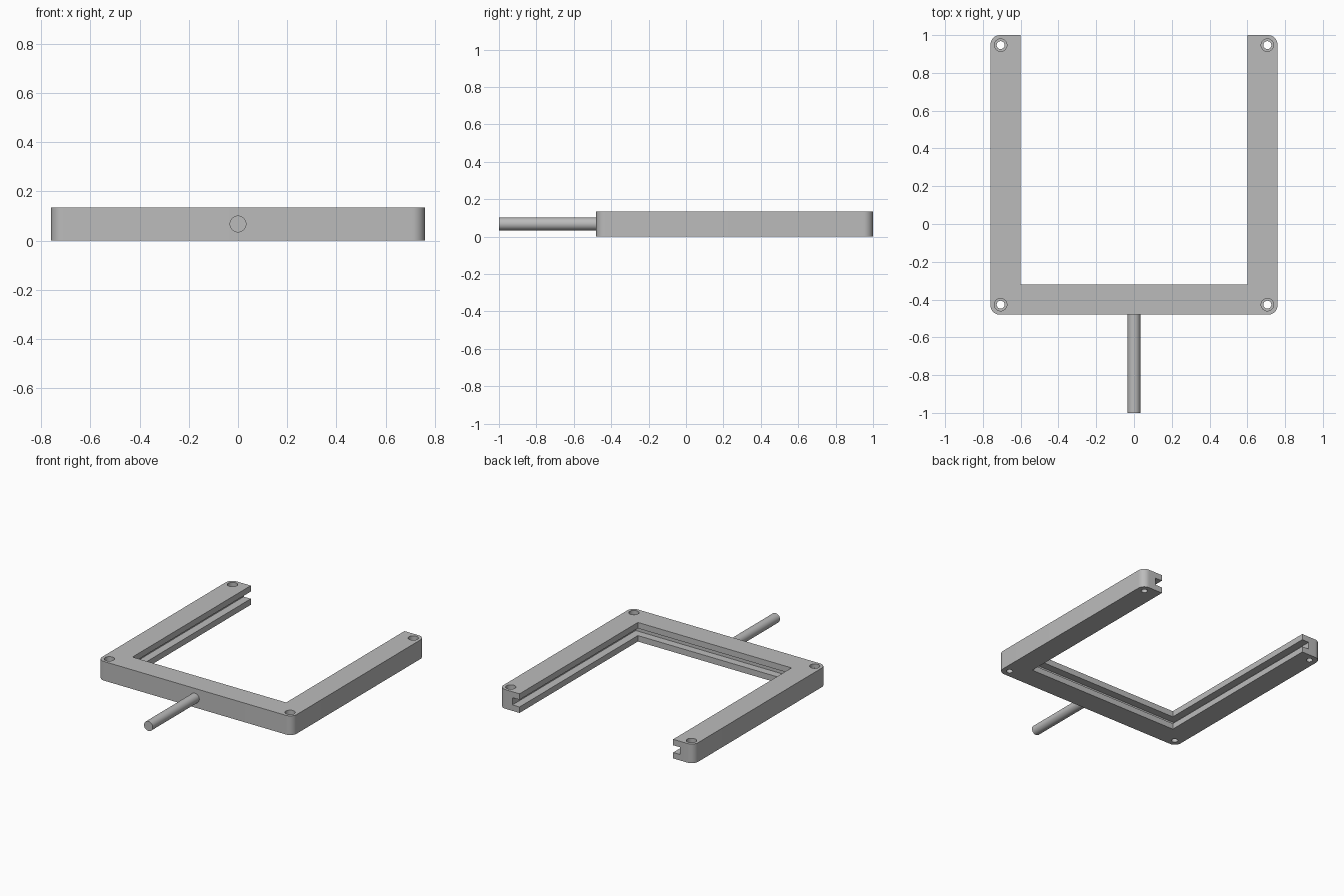
import bpy, math

cube = bpy.data.objects.get("Cube")
if cube:
    bpy.data.objects.remove(cube, do_unlink=True)

# Plain grey material
GREY = (0.5, 0.5, 0.5, 1)
grey = bpy.data.materials.new("plain_grey")
grey.use_nodes = True
grey.diffuse_color = GREY
grey.node_tree.nodes["Principled BSDF"].inputs["Base Color"].default_value = GREY

HEIGHT = 0.135
OUT_X, IN_X = 0.76, 0.6
FRONT, INNER_FRONT, BACK = -0.48, -0.32, 1.0
CORNER = 0.05


def prism(name, outline, z0, z1):
    """Extrude a counter-clockwise outline from z0 to z1."""
    n = len(outline)
    verts = [(x, y, z) for z in (z0, z1) for x, y in outline]
    faces = [list(range(n))[::-1], list(range(n, 2 * n))]
    faces += [(i, (i + 1) % n, (i + 1) % n + n, i + n) for i in range(n)]
    mesh = bpy.data.meshes.new(name)
    mesh.from_pydata(verts, [], faces)
    obj = bpy.data.objects.new(name, mesh)
    bpy.context.collection.objects.link(obj)
    return obj


def cylinder(name, radius, depth, location, rotation=(0, 0, 0)):
    bpy.ops.mesh.primitive_cylinder_add(vertices=48, radius=radius, depth=depth,
                                        location=location, rotation=rotation)
    obj = bpy.context.object
    obj.name = name
    return obj


def arc(cx, cy, start, steps=10):
    """Quarter circle for a rounded outer corner."""
    angles = [math.radians(start + 90 * i / steps) for i in range(steps + 1)]
    return [(cx + CORNER * math.cos(a), cy + CORNER * math.sin(a)) for a in angles]


def cut(target, cutter):
    mod = target.modifiers.new("cut_" + cutter.name, "BOOLEAN")
    mod.operation = "DIFFERENCE"
    mod.solver = "EXACT"
    mod.object = cutter
    cutter.hide_render = True
    cutter.hide_set(True)


def finish(obj):
    bpy.ops.object.select_all(action="DESELECT")
    obj.select_set(True)
    bpy.context.view_layer.objects.active = obj
    for mod in list(obj.modifiers):
        bpy.ops.object.modifier_apply(modifier=mod.name)
    obj.data.materials.clear()
    obj.data.materials.append(grey)
    bpy.ops.object.shade_smooth_by_angle(angle=math.radians(30))


# U-shaped frame with rounded outer corners
cx = OUT_X - CORNER
outline = (arc(-cx, FRONT + CORNER, 180) + arc(cx, FRONT + CORNER, 270)
           + arc(cx, BACK - CORNER, 0)
           + [(IN_X, BACK), (IN_X, INNER_FRONT), (-IN_X, INNER_FRONT), (-IN_X, BACK)]
           + arc(-cx, BACK - CORNER, 90))
frame = prism("frame", outline, 0, HEIGHT)

# Panel groove running round the inner walls and out of the open end
DEPTH = 0.055
gx, gy = IN_X + DEPTH, INNER_FRONT - DEPTH
groove = prism("groove_cutter", [(-gx, gy), (gx, gy), (gx, BACK + 0.1), (-gx, BACK + 0.1)],
               0.042, 0.093)
cutters = [groove]

# Counterbored screw holes in the four corners
for x in (-0.706, 0.706):
    for y in (-0.427, 0.947):
        cutters.append(cylinder("screw_hole_cutter", 0.021, 0.4, (x, y, HEIGHT / 2)))
        cutters.append(cylinder("counterbore_cutter", 0.033, 0.06, (x, y, HEIGHT)))
for cutter in cutters:
    cut(frame, cutter)
finish(frame)
for cutter in cutters:
    bpy.data.objects.remove(cutter, do_unlink=True)

# Round handle rod
rod = cylinder("handle_rod", 0.034, 0.52, (0, -0.74, HEIGHT / 2), (math.pi / 2, 0, 0))
finish(rod)
